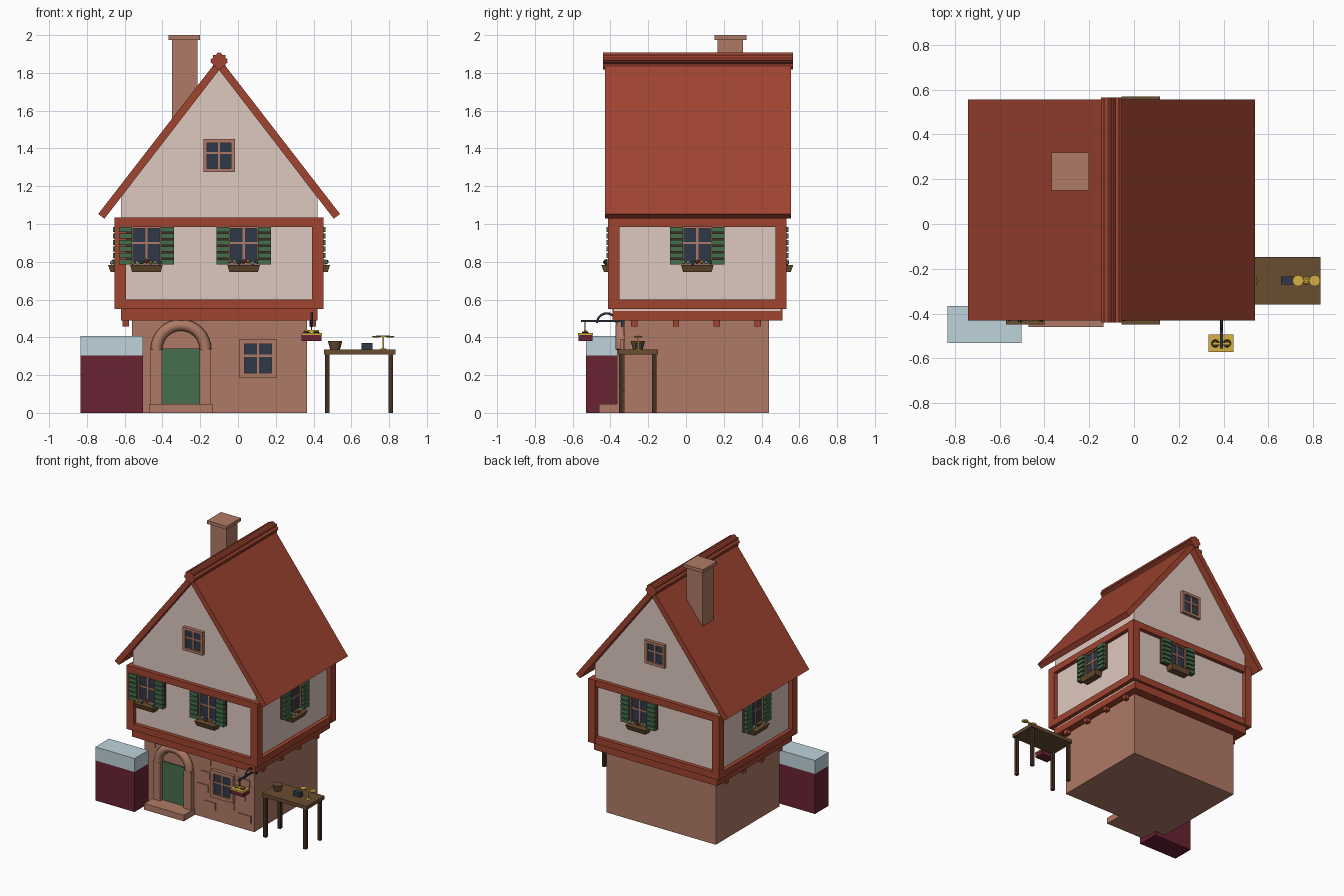
import bpy, bmesh, math, random
from mathutils import Matrix, Vector

random.seed(4)
cube = bpy.data.objects.get("Cube")
if cube:
    bpy.data.objects.remove(cube, do_unlink=True)


def material(name, r, g, b):
    lin = [((c / 255 + 0.055) / 1.055) ** 2.4 for c in (r, g, b)] + [1]
    m = bpy.data.materials.new(name)
    m.use_nodes = True
    m.diffuse_color = lin
    bsdf = m.node_tree.nodes["Principled BSDF"]
    bsdf.inputs["Base Color"].default_value = lin
    bsdf.inputs["Roughness"].default_value = 0.8
    return m


PLASTER = material("plaster", 222, 200, 191)
STONE = material("stone", 176, 122, 102)
RED = material("red timber and tile", 160, 68, 48)
GLASS = material("dark glass", 48, 57, 72)
GREEN = material("green paint", 70, 111, 77)
WOOD = material("brown wood", 106, 77, 48)
DARK = material("dark wood", 66, 48, 36)
WINE = material("burgundy", 105, 35, 50)
PALE = material("pale blue", 190, 211, 219)
GOLD = material("gold", 214, 177, 66)


def finish(name, mat, bm):
    bmesh.ops.recalc_face_normals(bm, faces=bm.faces)
    me = bpy.data.meshes.new(name)
    bm.to_mesh(me)
    bm.free()
    me.materials.append(mat)
    ob = bpy.data.objects.new(name, me)
    bpy.context.collection.objects.link(ob)
    return ob


def boxes(name, mat, spans, frame=Matrix()):
    """One object made of boxes, each given as x0, x1, y0, y1, z0, z1."""
    bm = bmesh.new()
    for x0, x1, y0, y1, z0, z1 in spans:
        size = Matrix.Diagonal((x1 - x0, y1 - y0, z1 - z0, 1))
        mid = Matrix.Translation(((x0 + x1) / 2, (y0 + y1) / 2, (z0 + z1) / 2))
        bmesh.ops.create_cube(bm, size=1, matrix=frame @ mid @ size)
    return finish(name, mat, bm)


def prism(name, mat, outline, y0, y1):
    """An x-z outline pulled along y."""
    bm = bmesh.new()
    face = bm.faces.new([bm.verts.new((x, y0, z)) for x, z in outline])
    new = bmesh.ops.extrude_face_region(bm, geom=[face])["geom"]
    bmesh.ops.translate(bm, vec=(0, y1 - y0, 0),
                        verts=[v for v in new if isinstance(v, bmesh.types.BMVert)])
    return finish(name, mat, bm)


def cone(name, mat, x, y, z0, z1, r0, r1, sides=12):
    bm = bmesh.new()
    bmesh.ops.create_cone(bm, cap_ends=True, segments=sides, radius1=r0, radius2=r1,
                          depth=z1 - z0, matrix=Matrix.Translation((x, y, (z0 + z1) / 2)))
    return finish(name, mat, bm)


def arc(name, mat, centre, radius, thick, axes="xz", sweep=math.pi, n=16):
    """A round bar bent into an arc, turned into a mesh."""
    cu = bpy.data.curves.new(name, "CURVE")
    cu.dimensions = "3D"
    cu.bevel_depth, cu.bevel_resolution, cu.use_fill_caps = thick, 2, True
    sp = cu.splines.new("POLY")
    sp.points.add(n)
    for i, p in enumerate(sp.points):
        v = Vector(centre)
        v["xyz".index(axes[0])] += radius * math.cos(sweep * i / n)
        v["xyz".index(axes[1])] += radius * math.sin(sweep * i / n)
        p.co = (*v, 1)
    cu.materials.append(mat)
    ob = bpy.data.objects.new(name, cu)
    bpy.context.collection.objects.link(ob)
    return ob


CX, CY = -0.1, 0.06           # middle of the house
HX, HY = 0.52, 0.44           # half size of the plaster walls


def wall_frame(side, along, z):
    """Local frame on a wall: x along it, -y outward, z up."""
    turn = {"front": 0, "left": 90, "back": 180, "right": 270}[side]
    out = HX if turn % 180 else HY
    return (Matrix.Translation((CX, CY, z)) @ Matrix.Rotation(math.radians(turn), 4, "Z")
            @ Matrix.Translation((along, -out, 0)))


def window(name, frame, w, h, rim, depth):
    """Glass with a rim and a cross bar; w and h are half the outer size."""
    a, b, d = w - rim, h - rim, depth
    boxes(name + "_glass", GLASS, [(-a, a, -d * 0.45, 0.01, -b, b)], frame)
    boxes(name + "_frame", STONE,
          [(s * w, s * a, -d, 0.01, -h, h) for s in (-1, 1)]
          + [(-w, w, -d, 0.01, s * h, s * b) for s in (-1, 1)]
          + [(-0.006, 0.006, -d * 0.7, 0, -b, b), (-a, a, -d * 0.7, 0, 0.008, 0.02)], frame)


def shuttered_window(name, side, along):
    frame = wall_frame(side, along, 0.885)
    window(name, frame, 0.08, 0.1, 0.01, 0.022)
    for tag, s in (("right", -1), ("left", 1)):
        x0, x1 = sorted((s * 0.076, s * 0.145))
        boxes(f"{name}_{tag}_shutter", DARK, [(x0, x1, -0.026, 0.005, -0.1, 0.1)], frame)
        boxes(f"{name}_{tag}_slats", GREEN,
              [(x0, x1, -0.042, -0.02, z, z + 0.026)
               for z in (-0.1 + 0.0345 * i for i in range(6))], frame)
    # tapered flower box with blooms
    box = boxes(name + "_planter", WOOD, [(-0.086, 0.086, -0.068, 0, -0.14, -0.102)], frame)
    inv = frame.inverted()
    for v in box.data.vertices:
        p = inv @ v.co
        if p.z < -0.12:
            v.co = frame @ Vector((p.x * 0.88, p.y * 0.8, p.z))
    for i in range(7):
        at = Vector((-0.072 + 0.024 * i, -0.035 + random.uniform(-0.015, 0.015),
                     -0.092 + random.uniform(0, 0.012)))
        bm = bmesh.new()
        bmesh.ops.create_icosphere(bm, subdivisions=1, radius=0.012,
                                   matrix=frame @ Matrix.Translation(at))
        finish(f"{name}_flower", (GOLD, PALE, GREEN, RED)[i % 4], bm)


# Stone ground floor with a few raised blocks
boxes("ground_floor", STONE, [(-0.56, 0.365, -0.325, 0.44, 0, 0.5)])
blocks = [(-0.1, 0.41, 0.1), (-0.08, 0.3, 0.07), (-0.12, 0.2, 0.1), (-0.05, 0.08, 0.09),
          (0.08, 0.12, 0.12), (0.23, 0.06, 0.11), (0.22, 0.22, 0.07), (0.23, 0.33, 0.1),
          (0.12, 0.42, 0.1), (-0.54, 0.42, 0.07)]
boxes("wall_stones", STONE,
      [(x, x + w, -0.332, -0.32, z, z + 0.055) for x, z, w in blocks])

# Door with arch, pillars and step
boxes("door", GREEN, [(-0.405, -0.2, -0.337, -0.32, 0.045, 0.34)])
boxes("door_pillars", STONE, [(-0.463, -0.402, -0.365, -0.32, 0.04, 0.335),
                              (-0.203, -0.142, -0.365, -0.32, 0.04, 0.335)])
boxes("door_step", STONE, [(-0.47, -0.135, -0.46, -0.32, 0, 0.047)])
arc("door_arch", STONE, (-0.302, -0.342, 0.335), 0.13, 0.031)
window("ground_window", Matrix.Translation((0.106, -0.325, 0.288)), 0.097, 0.104, 0.026, 0.025)

# Upper storey walls and timber frame
boxes("upper_walls", PLASTER, [(CX - HX, CX + HX, CY - HY, CY + HY, 0.54, 1.03)])
boxes("floor_beam", RED, [(CX - HX, CX + HX, CY - HY - 0.01, CY + HY + 0.01, 0.49, 0.56)])
beams = []
for z0, z1 in ((0.55, 0.6), (0.985, 1.035)):
    for s in (-1, 1):
        y = CY + s * (HY + 0.012)
        x = CX + s * (HX + 0.012)
        beams.append((CX - 0.54, CX + 0.54, y - 0.018, y + 0.018, z0, z1))
        beams.append((x - 0.018, x + 0.018, CY - 0.46, CY + 0.46, z0, z1))
boxes("timber_beams", RED, beams)
boxes("corner_posts", RED,
      [(CX + sx * 0.523 - 0.03, CX + sx * 0.523 + 0.03,
        CY + sy * 0.443 - 0.03, CY + sy * 0.443 + 0.03, 0.55, 1.035)
       for sx in (-1, 1) for sy in (-1, 1)])
boxes("joist_ends", RED,
      [(CX + s * 0.495 - 0.017, CX + s * 0.495 + 0.017, y - 0.017, y + 0.017, 0.457, 0.5)
       for s in (-1, 1) for y in (-0.275, -0.053, 0.163, 0.38)])

for name, side, along in (("front_window_a", "front", -0.385), ("front_window_b", "front", 0.13),
                          ("back_window", "back", -0.13), ("left_window", "left", 0),
                          ("right_window", "right", 0)):
    shuttered_window(name, side, along)

# Gable and its windows
prism("gable", PLASTER, [(CX - HX, 1.03), (CX + HX, 1.03), (CX + HX, 1.14), (CX, 1.82),
                         (CX - HX, 1.14)], CY - HY, CY + HY)
window("front_gable_window", wall_frame("front", 0, 1.362), 0.083, 0.088, 0.02, 0.025)
window("back_gable_window", wall_frame("back", 0, 1.362), 0.083, 0.088, 0.02, 0.025)

# Roof slopes and ridge
for tag, s in (("left", 1), ("right", -1)):
    prism(f"{tag}_roof_slope", RED,
          [(CX, 1.88), (CX + s * 0.64, 1.053), (CX + s * 0.607, 1.028), (CX, 1.815)], -0.43, 0.555)
for i, angle in enumerate((0, 37, 53)):
    tilt = Matrix.Translation((CX, 0.0625, 1.863)) @ Matrix.Rotation(math.radians(angle), 4, "Y")
    boxes(f"ridge_board_{i}", RED, [(-0.033, 0.033, -0.503, 0.503, -0.033, 0.033)], tilt)

# Chimney
boxes("chimney", STONE, [(-0.35, -0.215, 0.167, 0.302, 1.4, 1.98)])
boxes("chimney_cap", STONE, [(-0.367, -0.2, 0.15, 0.32, 1.975, 2.0)])

# Counter with display case
boxes("counter", WINE, [(-0.833, -0.502, -0.53, -0.365, 0, 0.305)])
boxes("display_case", PALE, [(-0.833, -0.502, -0.53, -0.365, 0.305, 0.408)])

# Table and goods
boxes("table_top", WOOD, [(0.455, 0.833, -0.36, -0.148, 0.308, 0.335)])
boxes("table_legs", DARK, [(x, x + 0.024, y, y + 0.024, 0, 0.31)
                           for x in (0.46, 0.797) for y in (-0.355, -0.181)])
cone("basket", WOOD, 0.514, -0.255, 0.335, 0.38, 0.026, 0.038)
boxes("small_box", GLASS, [(0.655, 0.712, -0.27, -0.235, 0.335, 0.37)])
boxes("scale_stand", GOLD, [(0.764, 0.774, -0.258, -0.248, 0.335, 0.41),
                            (0.73, 0.806, -0.257, -0.249, 0.402, 0.41)])
cone("scale_foot", GOLD, 0.769, -0.253, 0.335, 0.342, 0.018, 0.012)
for x in (0.732, 0.806):
    cone("scale_pan", GOLD, x, -0.253, 0.4, 0.408, 0.018, 0.025)

# Hanging sign on an iron bracket
boxes("sign_bracket", GLASS, [(0.384, 0.396, -0.555, -0.325, 0.481, 0.492),
                              (0.382, 0.398, -0.345, -0.33, 0.455, 0.515),
                              (0.387, 0.393, -0.538, -0.532, 0.42, 0.485)])
arc("bracket_scroll", GLASS, (0.39, -0.42, 0.475), 0.052, 0.006, "yz", math.pi, 10)
boxes("sign_base", WINE, [(0.335, 0.443, -0.57, -0.495, 0.38, 0.412)])
boxes("sign_top", GOLD, [(0.333, 0.445, -0.572, -0.493, 0.412, 0.422),
                         (0.35, 0.428, -0.54, -0.528, 0.422, 0.438)])
for x in (0.363, 0.415):
    arc("sign_ring", DARK, (x, -0.533, 0.426), 0.014, 0.004, "xy", math.tau, 12)
